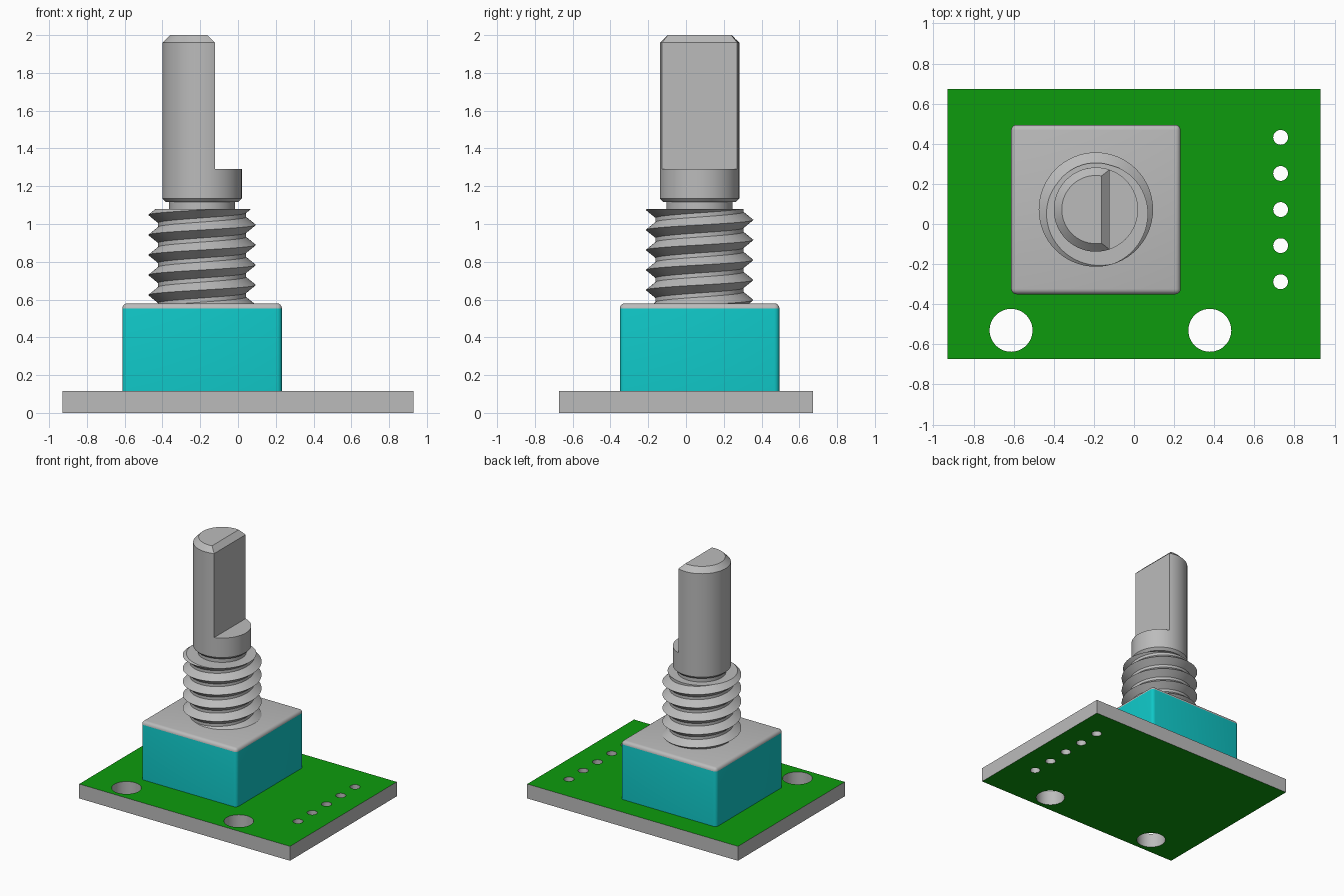
import bpy, bmesh, math

cube = bpy.data.objects.get("Cube")
if cube:
    bpy.data.objects.remove(cube, do_unlink=True)

AXIS = (-0.19, 0.072)   # shaft centre
BOARD_TOP = 0.115
BODY_TOP = 0.58
SEG = 64


def material(name, rgb):
    m = bpy.data.materials.new(name)
    m.use_nodes = True
    m.diffuse_color = (*rgb, 1)
    m.node_tree.nodes["Principled BSDF"].inputs["Base Color"].default_value = (*rgb, 1)
    return m


grey = material("metal grey", (0.5, 0.5, 0.5))
green = material("board green", (0.004, 0.33, 0.004))
teal = material("housing teal", (0.005, 0.57, 0.57))


def finish(bm, name, mats, location=(0, 0, 0), rule=None):
    """Turn a bmesh into a shaded object, colouring faces by a rule."""
    bmesh.ops.recalc_face_normals(bm, faces=bm.faces[:])
    if rule:
        for f in bm.faces:
            f.material_index = rule(f)
    mesh = bpy.data.meshes.new(name)
    bm.to_mesh(mesh)
    bm.free()
    for m in mats:
        mesh.materials.append(m)
    ob = bpy.data.objects.new(name, mesh)
    ob.location = location
    bpy.context.collection.objects.link(ob)
    bpy.ops.object.select_all(action='DESELECT')
    ob.select_set(True)
    bpy.context.view_layer.objects.active = ob
    bpy.ops.object.shade_smooth_by_angle(angle=math.radians(30))
    return ob


def circle(r, n, x=0, y=0):
    return [(x + r * math.cos(2 * math.pi * i / n), y + r * math.sin(2 * math.pi * i / n))
            for i in range(n)]


def skin(bm, a, b):
    """Quads between two closed rings of vertices."""
    n = len(a)
    return [bm.faces.new((a[i], a[(i + 1) % n], b[(i + 1) % n], b[i])) for i in range(n)]


def loft(bm, rings):
    """Skin a list of (outline, z) rings and cap the top."""
    loops = [[bm.verts.new((x, y, z)) for x, y in pts] for pts, z in rings]
    for a, b in zip(loops, loops[1:]):
        skin(bm, a, b)
    bm.faces.new(loops[-1])


# Circuit board with two mounting holes and a row of five pin holes
outline = [(-0.93, -0.673), (0.93, -0.673), (0.93, 0.673), (-0.93, 0.673)]
holes = [circle(0.107, 48, x, -0.53) for x in (-0.613, 0.378)]
holes += [circle(0.037, 32, 0.731, 0.072 + 0.18 * i) for i in range(-2, 3)]
bm = bmesh.new()
levels = ([], [])
for pts in [outline] + holes:
    rings = [[bm.verts.new((x, y, z)) for x, y in pts] for z in (0, BOARD_TOP)]
    skin(bm, *rings)
    for ring, edges in zip(rings, levels):
        edges += [bm.edges.get((ring[i - 1], ring[i])) for i in range(len(ring))]
for edges in levels:
    bmesh.ops.triangle_fill(bm, use_beauty=True, edges=edges)
finish(bm, "circuit_board", [green, grey], rule=lambda f: 0 if abs(f.normal.z) > 0.5 else 1)

# Square housing, rounded on all but the bottom edges, with a metal lid
bm = bmesh.new()
bmesh.ops.create_cube(bm, size=1)
height = BODY_TOP - BOARD_TOP
bmesh.ops.scale(bm, vec=(0.845, 0.845, height), verts=bm.verts[:])
rounded = [e for e in bm.edges if max(v.co.z for v in e.verts) > 0]
bmesh.ops.bevel(bm, geom=rounded, offset=0.027, segments=4, profile=0.5, affect='EDGES')
finish(bm, "housing", [teal, grey], (AXIS[0], AXIS[1], BOARD_TOP + height / 2),
       lambda f: 1 if f.calc_center_median().z > height / 2 - 0.027 else 0)

# Threaded bushing: a right-hand helical ridge, trimmed flat at the top
PITCH, HALF, ROOT, CREST = 0.106, 0.042, 0.233, 0.285
bm = bmesh.new()
rows = []
for i in range(SEG * 8):
    a = 2 * math.pi * i / SEG
    z = 0.995 - 5 * PITCH + PITCH * i / SEG
    rows.append([bm.verts.new((r * math.cos(a), r * math.sin(a), z + dz))
                 for r, dz in ((ROOT, -HALF), (CREST, 0), (ROOT, HALF))])
for i in range(len(rows) - 1):
    p, q = rows[i], rows[i + 1]
    for k in range(2):
        bm.faces.new((p[k], q[k], q[k + 1], p[k + 1]))
    if i + SEG + 1 < len(rows):   # flat root between neighbouring turns
        u, v = rows[i + SEG], rows[i + SEG + 1]
        bm.faces.new((p[2], q[2], v[0], u[0]))
cut = bmesh.ops.bisect_plane(bm, geom=bm.verts[:] + bm.edges[:] + bm.faces[:],
                             plane_co=(0, 0, 1.08), plane_no=(0, 0, 1), clear_outer=True)
rim = [e for e in cut["geom_cut"] if isinstance(e, bmesh.types.BMEdge)]
bmesh.ops.edgeloop_fill(bm, edges=rim)
bmesh.ops.bisect_plane(bm, geom=bm.verts[:] + bm.edges[:] + bm.faces[:],
                       plane_co=(0, 0, BODY_TOP - 0.02), plane_no=(0, 0, 1), clear_inner=True)
finish(bm, "threaded_bushing", [grey], (*AXIS, 0))

# Shaft foot: narrow neck and chamfered collar
bm = bmesh.new()
loft(bm, [(circle(r, SEG), z) for r, z in
          ((0.175, 1.06), (0.175, 1.116), (0.192, 1.116), (0.21, 1.135), (0.21, 1.29))])
finish(bm, "shaft_collar", [grey], (*AXIS, 0))


# Upper shaft: D-shaped section with a chamfered tip
def d_outline(r, flat):
    start = math.acos(flat / r)
    sweep = 2 * math.pi - 2 * start
    return [(r * math.cos(start + sweep * i / 48), r * math.sin(start + sweep * i / 48))
            for i in range(49)]


bm = bmesh.new()
loft(bm, [(d_outline(0.21, 0.068), 1.29), (d_outline(0.21, 0.068), 1.96),
          (d_outline(0.17, 0.028), 2.0)])
finish(bm, "shaft", [grey], (*AXIS, 0))
